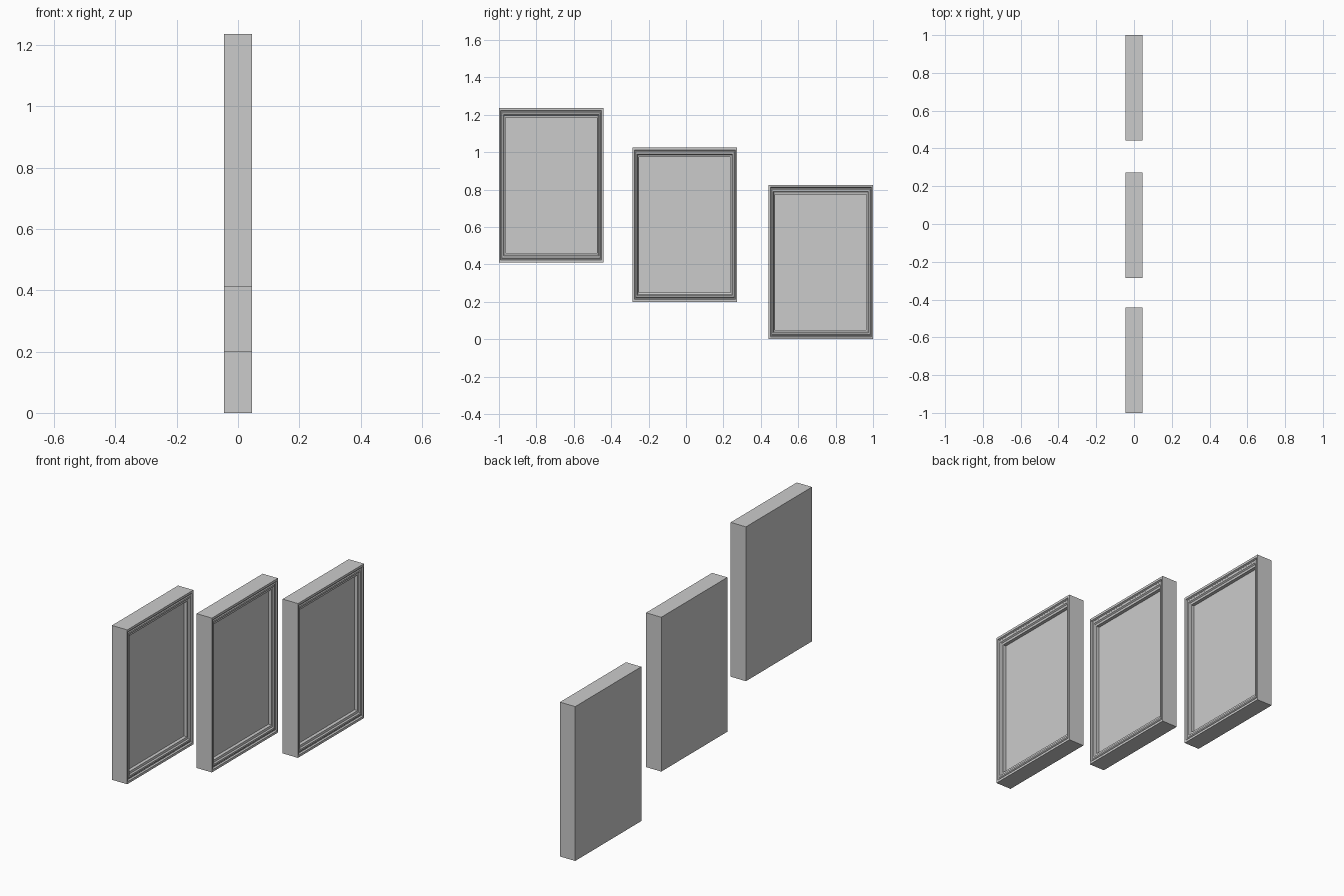
import bpy, bmesh

if "Cube" in bpy.data.objects:
    bpy.data.objects.remove(bpy.data.objects["Cube"])

HALF_D, W, H = 0.045, 0.558, 0.825
BORDER_Y, BORDER_Z = 0.035, 0.05

# moulding cross-section: (fraction of border width, x depth), back to recessed panel
PROFILE = [(0, -HALF_D), (0, HALF_D), (0.25, HALF_D), (0.32, 0.037), (0.42, 0.037),
           (0.5, 0.041), (0.68, 0.041), (0.78, 0.034), (1.0, 0.032), (1.0, 0.014)]


def framed_panel(name, y, z):
    bm = bmesh.new()
    rings = []
    for t, x in PROFILE:
        hw, hh = W / 2 - t * BORDER_Y, H / 2 - t * BORDER_Z
        rings.append([bm.verts.new((x, sy * hw, sz * hh))
                      for sy, sz in ((-1, -1), (1, -1), (1, 1), (-1, 1))])
    # moulding strips between successive rectangles
    for a, b in zip(rings, rings[1:]):
        for i in range(4):
            j = (i + 1) % 4
            bm.faces.new((a[i], a[j], b[j], b[i]))
    # backing and picture surface
    bm.faces.new(rings[0][::-1])
    bm.faces.new(rings[-1])
    bmesh.ops.recalc_face_normals(bm, faces=bm.faces)
    mesh = bpy.data.meshes.new(name)
    bm.to_mesh(mesh)
    bm.free()
    obj = bpy.data.objects.new(name, mesh)
    obj.location = (0, y, z + H / 2)
    bpy.context.collection.objects.link(obj)


# three frames stepping down along the wall
framed_panel("picture_frame_high", -0.721, 0.41)
framed_panel("picture_frame_middle", -0.006, 0.20)
framed_panel("picture_frame_low", 0.721, 0.0)
